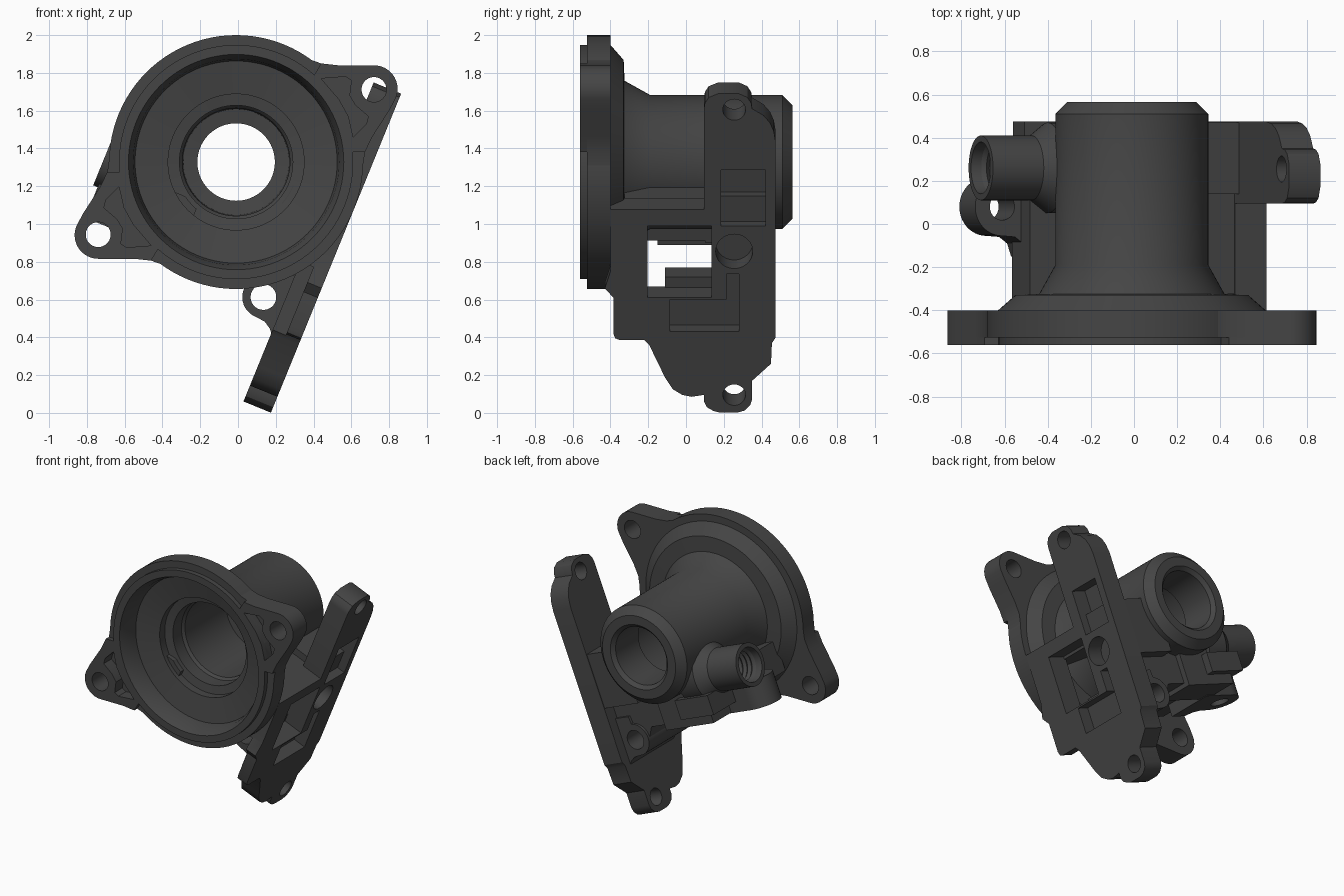
import bpy, bmesh, math
from mathutils import Matrix

if "Cube" in bpy.data.objects:
    bpy.data.objects.remove(bpy.data.objects["Cube"])

CX, CZ = -0.01, 1.328                      # main bore axis (runs along y)
TILT = math.atan2(0.378, 0.926)            # lean of the mounting plate
LEAN = Matrix.Translation((CX, 0, CZ)) @ Matrix.Rotation(TILT, 4, 'Y')
FLAT = Matrix.Identity(4)
FACE = 0.672                               # plate's outer face, distance from the bore axis

grey = bpy.data.materials.new("dark_grey")
grey.diffuse_color = (0.06, 0.06, 0.06, 1)
grey.use_nodes = True
grey.node_tree.nodes["Principled BSDF"].inputs["Base Color"].default_value = grey.diffuse_color


def finish(name, bm, M):
    bmesh.ops.transform(bm, matrix=M, verts=bm.verts)
    bmesh.ops.recalc_face_normals(bm, faces=bm.faces)
    me = bpy.data.meshes.new(name)
    bm.to_mesh(me)
    bm.free()
    me.materials.append(grey)
    ob = bpy.data.objects.new(name, me)
    bpy.context.collection.objects.link(ob)
    return ob


def prism(name, pts, lo, hi, axis, M=FLAT):
    """Extrude a 2D outline along x, y or z; the outline uses the other two axes in order."""
    def co(p, w):
        c = list(p)
        c.insert('xyz'.index(axis), w)
        return c
    bm = bmesh.new()
    a = [bm.verts.new(co(p, lo)) for p in pts]
    b = [bm.verts.new(co(p, hi)) for p in pts]
    bm.faces.new(a)
    bm.faces.new(b[::-1])
    for i in range(len(pts)):
        j = (i + 1) % len(pts)
        bm.faces.new((a[i], a[j], b[j], b[i]))
    return finish(name, bm, M)


def lathe(name, prof, M, n=96):
    """Closed ring from (radius, distance) points turned about the local y axis."""
    bm = bmesh.new()
    rings = [[bm.verts.new((r * math.cos(k * math.tau / n), y, r * math.sin(k * math.tau / n)))
              for k in range(n)] for r, y in prof]
    for i in range(len(rings)):
        p, q = rings[i], rings[(i + 1) % len(rings)]
        for k in range(n):
            m = (k + 1) % n
            bm.faces.new((p[k], p[m], q[m], q[k]))
    return finish(name, bm, M)


def arc(u, v, r, a0=0, a1=360, n=40):
    full = a1 - a0 == 360
    return [(u + r * math.cos(math.radians(a0 + (a1 - a0) * k / (n if full else n - 1))),
             v + r * math.sin(math.radians(a0 + (a1 - a0) * k / (n if full else n - 1))))
            for k in range(n)]


def rect(u0, u1, v0, v1):
    return [(u0, v0), (u1, v0), (u1, v1), (u0, v1)]


def cut(ob, *cutters):
    bpy.context.view_layer.objects.active = ob
    for c in cutters:
        c.hide_render = True
        m = ob.modifiers.new("cut", 'BOOLEAN')
        m.operation, m.object, m.solver = 'DIFFERENCE', c, 'EXACT'
        bpy.ops.object.modifier_apply(modifier=m.name)
    for c in cutters:
        bpy.data.objects.remove(c)


def bore_cutter():
    return prism("bore_cutter", arc(CX, CZ, 0.325, n=64), -1, 1, 'y')


def T(z):                                  # height on the plate's outer face -> distance along it
    return (z - 1.074) / 0.926


# Turned body: stepped flange, cone, tube and stepped bore with a rear lip
body = lathe("housing_body", [
    (0.57, -0.56), (0.62, -0.56), (0.62, -0.525), (0.672, -0.525), (0.672, -0.40), (0.62, -0.40),
    (0.54, -0.33), (0.43, -0.325), (0.355, -0.19), (0.355, 0.51), (0.30, 0.565), (0.235, 0.565),
    (0.21, 0.54), (0.205, 0.36), (0.205, 0.28), (0.28, 0.27), (0.285, -0.20),
    (0.30, -0.22), (0.30, -0.32), (0.36, -0.33), (0.36, -0.39), (0.535, -0.42), (0.545, -0.50)],
    Matrix.Translation((CX, 0, CZ)))

# Two flange ears, each the other turned half a circle; the raised front is a little shorter
tip = arc(0.72, 1.715, 0.125, 90, -25, 14) + [(0.80, 1.60), (0.71, 1.46), (0.672, 1.38)]
shoulder = [(0.44, 1.85), (0.53, 1.84)]
ear = tip + [(0.66, 1.30)] + arc(CX, CZ, 0.61, 0, 60, 16) + [(0.305, 1.915), (0.37, 1.875)] + shoulder
ear_front = tip + arc(CX, CZ, 0.615, 5, 48, 14) + shoulder
pocket = [(0.44, 1.77), (0.57, 1.78), (0.60, 1.76), (0.59, 1.68), (0.62, 1.63), (0.69, 1.57),
          (0.68, 1.53), (0.61, 1.46), (0.585, 1.57), (0.535, 1.66)]
for side, turn in (("right", 0), ("left", math.pi)):
    M = (Matrix.Translation((CX, 0, CZ)) @ Matrix.Rotation(turn, 4, 'Y')
         @ Matrix.Translation((-CX, 0, -CZ)))
    parts = [prism(side + "_flange_ear", ear, -0.525, -0.40, 'y', M),
             prism(side + "_ear_front", ear_front, -0.56, -0.525, 'y', M)]
    for p in parts:
        cut(p, prism("hole_cutter", arc(0.72, 1.712, 0.066), -1, 0, 'y', M))
    for p in parts + [body]:
        cut(p, prism("pocket_cutter", pocket, -0.7, -0.47, 'y', M))

# Leaning mounting plate: outline in (y, height on outer face)
outline = [(0.095, 0.06), (0.11, 0.03), (0.145, 0.01), (0.18, 0.001), (0.27, 0.001), (0.31, 0.012),
           (0.34, 0.04), (0.35, 0.07), (0.35, 0.17), (0.45, 0.26), (0.455, 0.37), (0.475, 0.40),
           (0.475, 1.43), (0.465, 1.49), (0.445, 1.535), (0.41, 1.575), (0.35, 1.61), (0.345, 1.64),
           (0.325, 1.67), (0.28, 1.69), (0.17, 1.69), (0.12, 1.67), (0.10, 1.64), (0.095, 1.61),
           (0.095, 1.077), (-0.40, 1.077), (-0.40, 0.75), (-0.43, 0.66), (-0.385, 0.61),
           (-0.385, 0.42), (-0.375, 0.395), (-0.35, 0.385), (-0.22, 0.385), (-0.195, 0.36),
           (-0.11, 0.185), (-0.07, 0.125), (-0.02, 0.095), (0.03, 0.085), (0.095, 0.095)]
plate = prism("mounting_plate", [(y, T(z)) for y, z in outline], 0.515, FACE, 'x', LEAN)


def plate_cutter(pts, depth):
    return prism("plate_cutter", [(y, T(z)) for y, z in pts], FACE - depth, 0.8, 'x', LEAN)


def plate_hole(z, r, depth):
    return prism("hole_cutter", arc(0.255, T(z), r), FACE - depth, 0.8, 'x', LEAN)


cut(plate, plate_cutter(rect(-0.205, 0.135, 0.61, 0.99), 0.4),       # window
    plate_cutter(rect(0.185, 0.42, 0.99, 1.13), 0.06),               # stepped pocket
    plate_cutter(rect(0.185, 0.42, 1.125, 1.285), 0.12),
    plate_cutter([(-0.085, 0.43), (0.28, 0.43), (0.28, 0.735), (0.215, 0.735),
                  (0.215, 0.60), (-0.085, 0.60)], 0.09),             # angled recess
    plate_hole(0.855, 0.098, 0.12), plate_hole(1.605, 0.06, 0.4), plate_hole(0.095, 0.06, 0.4),
    prism("thinning_cutter", rect(-0.6, -0.215, -0.9, -0.36), 0.4, 0.59, 'x', LEAN))

# Webs that tie the plate to the tube (outlines in plate distance, along plate)
front_web = prism("front_web", rect(0.25, 0.53, -0.11, 0.0), -0.325, 0.15, 'y', LEAN)
cut(front_web, bore_cutter())
back_web = prism("back_web", rect(0.22, 0.53, -0.34, 0.05), 0.14, 0.47, 'y', LEAN)
cut(back_web, bore_cutter())

# Lower bolt boss, with a web up to the tube
bolt = (0.404, -0.607)
lower_web = prism("lower_web", [(0.08, -0.28), (0.53, -0.28), (0.53, -0.62), (0.30, -0.62),
                                (0.25, -0.54), (0.08, -0.54)], 0.14, 0.38, 'y', LEAN)
boss = prism("lower_boss", arc(*bolt, 0.112, 95, 270, 24)
             + [(0.46, -0.725), (0.50, -0.75), (0.53, -0.79), (0.53, -0.44), (0.40, -0.44)],
             -0.11, 0.40, 'y', LEAN)
cut(lower_web, bore_cutter())
for ob in (lower_web, boss):
    cut(ob, prism("hole_cutter", arc(*bolt, 0.068), -1, 1, 'y', LEAN))

# Blocks under the side port, with a rounded lug
for name, box, lo, hi in (("front_port_block", rect(-0.40, -0.10, -0.49, -0.27), -0.36, 0.12),
                          ("back_port_block", rect(-0.39, -0.10, -0.50, -0.36), 0.10, 0.475),
                          ("under_port_block", rect(-0.32, 0.10, -0.57, -0.30), 0.14, 0.42)):
    cut(prism(name, box, lo, hi, 'y', LEAN), bore_cutter())
lug = prism("side_lug", arc(-0.494, 0.08, 0.135, 90, 270, 24)
            + [(-0.43, -0.06), (-0.39, -0.09), (-0.37, -0.15), (-0.25, -0.15), (-0.25, 0.215)],
            -0.575, -0.38, 'z', LEAN)
cut(lug, prism("hole_cutter", arc(-0.494, 0.08, 0.062), -0.8, -0.2, 'z', LEAN))

# Side port: flared pipe with a threaded blind bore
thread = []
for k in range(6):
    thread += [(0.10, -0.385 - 0.04 * k), (0.115, -0.405 - 0.04 * k)]
port_axis = LEAN @ Matrix.Translation((0, 0.26, -0.25)) @ Matrix.Rotation(-math.pi / 2, 4, 'Z')
port = lathe("side_port", [(0.12, -0.654), (0.15, -0.654), (0.15, -0.40), (0.21, -0.32), (0.21, -0.16),
                           (0.001, -0.16), (0.001, -0.37), (0.10, -0.37)] + thread, port_axis, 48)
cut(port, bore_cutter())

# Smooth round surfaces, keep machined edges crisp
bpy.ops.object.select_all(action='DESELECT')
for ob in bpy.context.scene.objects:
    ob.select_set(True)
bpy.context.view_layer.objects.active = plate
bpy.ops.object.shade_smooth_by_angle(angle=math.radians(30))
